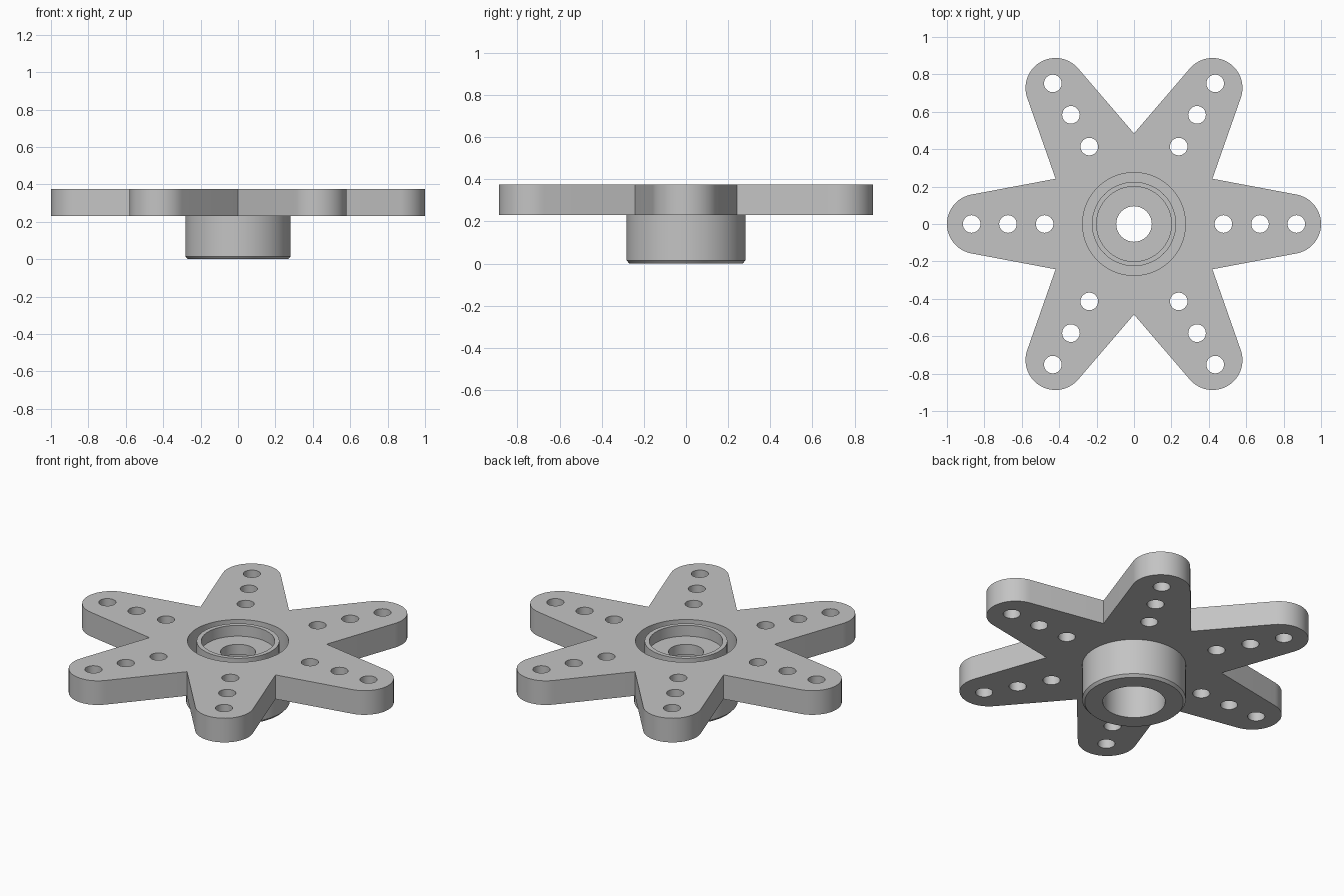
import bpy, bmesh, math
from math import sin, cos, pi, radians

if "Cube" in bpy.data.objects:
    bpy.data.objects.remove(bpy.data.objects["Cube"])

grey = bpy.data.materials.new("light grey")
grey.diffuse_color = (0.55, 0.55, 0.55, 1)
grey.use_nodes = True
grey.node_tree.nodes["Principled BSDF"].inputs["Base Color"].default_value = grey.diffuse_color

ARMS = 6
PLATE_BOTTOM, PLATE_TOP = 0.23, 0.375


def circle(cx, cy, r, n):
    return [(cx + r * cos(2 * pi * i / n), cy + r * sin(2 * pi * i / n)) for i in range(n)]


def polar(r, a):
    return (r * cos(a), r * sin(a))


def finish(obj):
    # weld, orient normals, colour and smooth the round walls
    bm = bmesh.new()
    bm.from_mesh(obj.data)
    bmesh.ops.remove_doubles(bm, verts=bm.verts, dist=1e-5)
    bmesh.ops.recalc_face_normals(bm, faces=bm.faces)
    bm.to_mesh(obj.data)
    bm.free()
    obj.data.materials.clear()
    obj.data.materials.append(grey)
    bpy.ops.object.select_all(action='DESELECT')
    obj.select_set(True)
    bpy.context.view_layer.objects.active = obj
    bpy.ops.object.shade_smooth_by_angle(angle=radians(30))


# Star plate outline: rounded tapering arms meeting in sharp valleys
outline = []
tip_r, tip_x, valley = 0.16, 0.84, 0.484
sweep = radians(79.7)
for k in range(ARMS):
    a = k * 2 * pi / ARMS
    cx, cy = polar(tip_x, a)
    for i in range(25):
        t = a - sweep + 2 * sweep * i / 24
        outline.append((cx + tip_r * cos(t), cy + tip_r * sin(t)))
    outline.append(polar(valley, a + pi / ARMS))

# Three screw holes per arm and the round opening for the hub
loops = [outline, circle(0, 0, 0.275, 96)]
for k in range(ARMS):
    for r in (0.478, 0.674, 0.868):
        loops.append(circle(*polar(r, k * 2 * pi / ARMS), 0.047, 32))

curve = bpy.data.curves.new("star_plate", 'CURVE')
curve.dimensions = '2D'
curve.fill_mode = 'BOTH'
curve.extrude = (PLATE_TOP - PLATE_BOTTOM) / 2
for pts in loops:
    s = curve.splines.new('POLY')
    s.points.add(len(pts) - 1)
    for p, (x, y) in zip(s.points, pts):
        p.co = (x, y, 0, 1)
    s.use_cyclic_u = True
plate = bpy.data.objects.new("star_plate", curve)
plate.location.z = (PLATE_TOP + PLATE_BOTTOM) / 2
bpy.context.collection.objects.link(plate)
bpy.context.view_layer.objects.active = plate
plate.select_set(True)
bpy.ops.object.convert(target='MESH')
finish(bpy.context.view_layer.objects.active)

# Hub: turned profile with bottom bore, web with screw hole, and raised inner ring
profile = [(0.17, 0), (0.268, 0), (0.282, 0.015), (0.282, PLATE_BOTTOM),
           (0.225, PLATE_BOTTOM), (0.225, PLATE_TOP), (0.2, PLATE_TOP),
           (0.2, 0.31), (0.095, 0.31), (0.095, 0.25), (0.17, 0.25)]
N = 96
bm = bmesh.new()
rings = [[bm.verts.new((x, y, z)) for x, y in circle(0, 0, r, N)] for r, z in profile]
for j, ring in enumerate(rings):
    nxt = rings[(j + 1) % len(rings)]
    for i in range(N):
        m = (i + 1) % N
        bm.faces.new((ring[i], ring[m], nxt[m], nxt[i]))
mesh = bpy.data.meshes.new("hub")
bm.to_mesh(mesh)
bm.free()
hub = bpy.data.objects.new("hub", mesh)
bpy.context.collection.objects.link(hub)
finish(hub)
